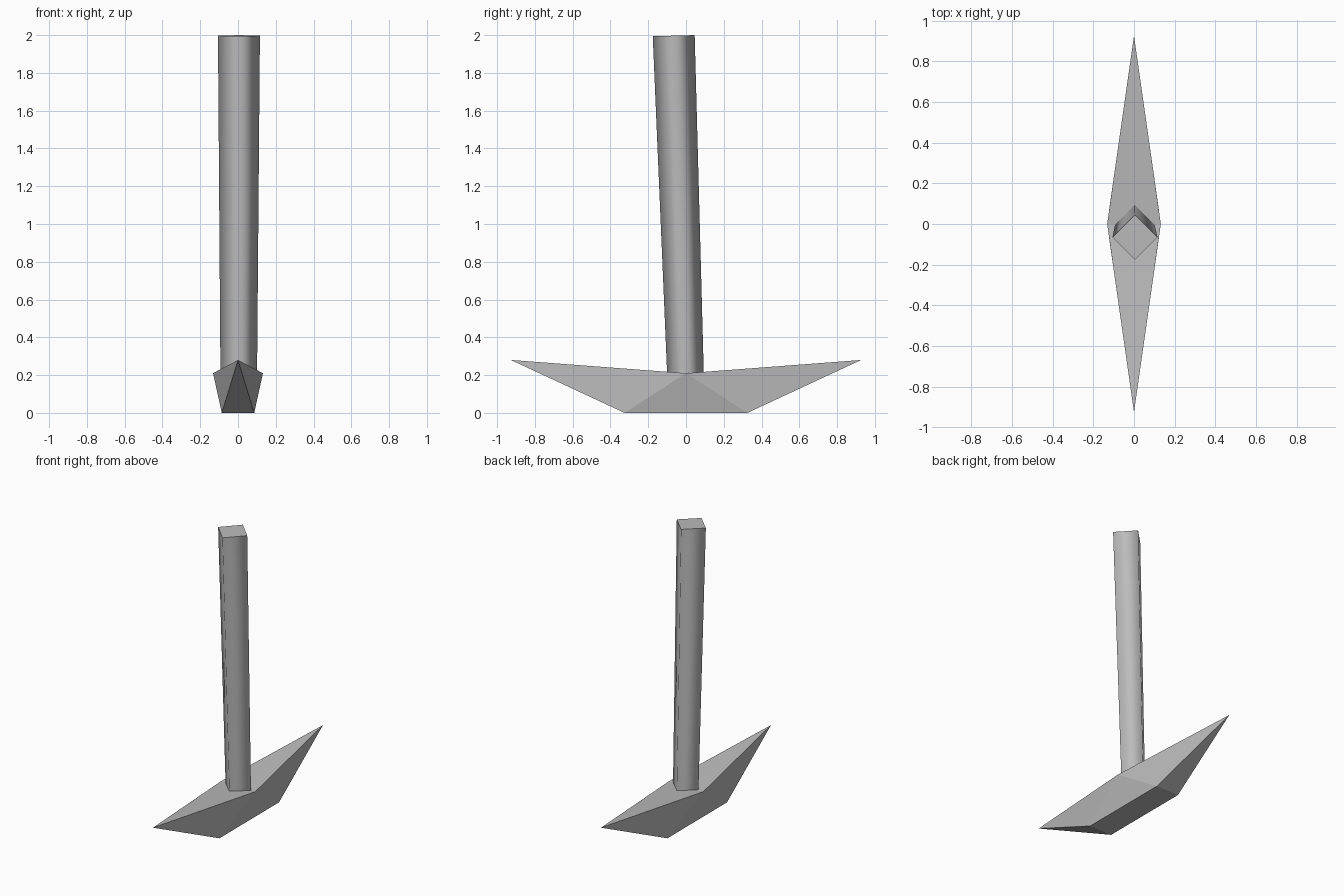
import bpy
import bmesh
from mathutils import Vector

cube = bpy.data.objects.get("Cube")
if cube:
    bpy.data.objects.remove(cube, do_unlink=True)

# Single plain grey
GREY = (0.5, 0.5, 0.5, 1)
grey = bpy.data.materials.new("plain grey")
grey.use_nodes = True
grey.diffuse_color = GREY
grey.node_tree.nodes["Principled BSDF"].inputs["Base Color"].default_value = GREY


def finish(bm, name):
    bmesh.ops.recalc_face_normals(bm, faces=bm.faces)
    mesh = bpy.data.meshes.new(name)
    bm.to_mesh(mesh)
    bm.free()
    mesh.materials.append(grey)
    obj = bpy.data.objects.new(name, mesh)
    bpy.context.collection.objects.link(obj)
    return obj


# Faceted boat hull: two raised tips, a wide middle and a flat keel
bm = bmesh.new()
tips = {s: bm.verts.new((0, s * 0.927, 0.28)) for s in (-1, 1)}
rim = {s: bm.verts.new((s * 0.132, 0, 0.21)) for s in (-1, 1)}
keel = {(i, j): bm.verts.new((i * 0.086, j * 0.325, 0))
        for i in (-1, 1) for j in (-1, 1)}
for s in (-1, 1):
    bm.faces.new((tips[s], rim[-1], rim[1]))                # deck half
    bm.faces.new((tips[s], keel[-1, s], keel[1, s]))        # end plate
    bm.faces.new((rim[s], keel[s, -1], keel[s, 1]))         # middle of side
    for i in (-1, 1):
        bm.faces.new((rim[i], tips[s], keel[i, s]))         # end of side
bm.faces.new((keel[-1, -1], keel[1, -1], keel[1, 1], keel[-1, 1]))
finish(bm, "hull")

# Leaning four-sided mast, smooth round the sides with flat ends
bm = bmesh.new()


def diamond(centre, radius, drop):
    corners = ((1, 0), (0, 1), (-1, 0), (0, -1))
    return [bm.verts.new(Vector(centre) + Vector((x * radius, y * radius, y * drop)))
            for x, y in corners]


low = diamond((0.004, -0.003, 0.212), 0.097, 0.003)
high = diamond((0.005, -0.065, 1.997), 0.111, 0.003)
for k in range(4):
    n = (k + 1) % 4
    bm.faces.new((low[k], low[n], high[n], high[k])).smooth = True
for ring in (low, high):
    bm.faces.new(ring)
bmesh.ops.split_edges(bm, edges=[e for e in bm.edges
                                 if any(not f.smooth for f in e.link_faces)])
finish(bm, "mast")
